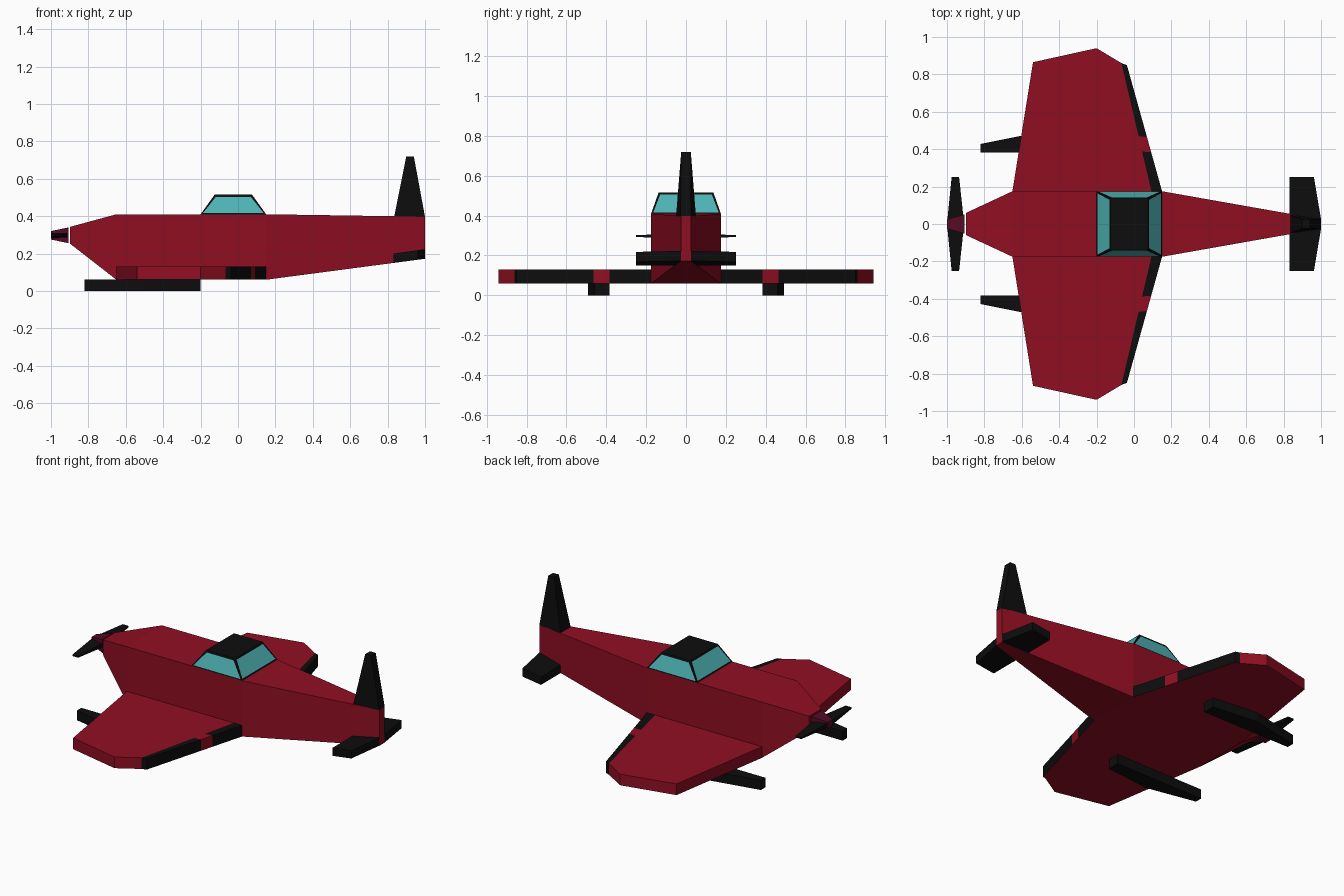
import bpy, bmesh

cube = bpy.data.objects.get("Cube")
if cube:
    bpy.data.objects.remove(cube, do_unlink=True)


def material(name, r, g, b):
    m = bpy.data.materials.new(name)
    m.use_nodes = True
    m.diffuse_color = (r, g, b, 1)
    m.node_tree.nodes["Principled BSDF"].inputs["Base Color"].default_value = (r, g, b, 1)
    return m


RED = material("crimson", 0.28, 0.0045, 0.016)
BLACK = material("black", 0.004, 0.004, 0.004)
GLASS = material("teal glass", 0.076, 0.45, 0.46)
PLUM = material("plum", 0.09, 0.003, 0.018)


def finish(name, bm, mats, mirror=False):
    bmesh.ops.recalc_face_normals(bm, faces=bm.faces)
    mesh = bpy.data.meshes.new(name)
    bm.to_mesh(mesh)
    bm.free()
    for m in mats:
        mesh.materials.append(m)
    ob = bpy.data.objects.new(name, mesh)
    bpy.context.collection.objects.link(ob)
    if mirror:
        mod = ob.modifiers.new("Mirror", "MIRROR")
        mod.use_axis = (False, True, False)
        mod.use_mirror_merge = False
    return ob


def loft(rings):
    """Closed solid through rings of equal length."""
    bm = bmesh.new()
    rows = [[bm.verts.new(p) for p in ring] for ring in rings]
    n = len(rows[0])
    for a, b in zip(rows, rows[1:]):
        for i in range(n):
            j = (i + 1) % n
            bm.faces.new((a[i], a[j], b[j], b[i]))
    bm.faces.new(rows[0])
    bm.faces.new(rows[-1])
    return bm


def section(x, w, z0, z1):
    return [(x, -w, z0), (x, w, z0), (x, w, z1), (x, -w, z1)]


def plan(x0, x1, y0, y1, z):
    return [(x0, y0, z), (x1, y0, z), (x1, y1, z), (x0, y1, z)]


# Fuselage and nose cone
finish("fuselage", loft([section(-0.897, 0.06, 0.252, 0.343),
                         section(-0.65, 0.175, 0.06, 0.41),
                         section(0.15, 0.175, 0.06, 0.41),
                         section(1.0, 0.025, 0.172, 0.397)]), [RED])
finish("spinner", loft([section(-1.0, 0.025, 0.275, 0.32),
                        section(-0.905, 0.052, 0.255, 0.34)]), [PLUM])

# Propeller blades, tapering to the tips
blade = [[(-1.0, 0, 0.283), (-0.908, 0, 0.283), (-0.908, 0, 0.312), (-1.0, 0, 0.312)],
         [(-0.975, 0.25, 0.293), (-0.935, 0.25, 0.293),
          (-0.935, 0.25, 0.302), (-0.975, 0.25, 0.302)]]
finish("propeller_blade", loft(blade), [BLACK], mirror=True)

# Wings with black flaps along the trailing edge
HINGE = ((-0.067, 0.86), (0.093, 0.175))
REAR = ((-0.038, 0.85), (0.15, 0.175))
CUTS = (0, 0.57, 0.69, 1)


def along(edge, t):
    (x0, y0), (x1, y1) = edge
    return x0 + (x1 - x0) * t, y0 + (y1 - y0) * t


bm = bmesh.new()


def point(p):
    return bm.verts.new((p[0], p[1], 0.06))


hinge = [point(along(HINGE, t)) for t in CUTS]
rear = [point(along(REAR, t)) for t in CUTS]
lead = [point(p) for p in ((-0.65, 0.175), (-0.54, 0.865), (-0.2, 0.94))]
bm.faces.new(lead + hinge)
for i in range(len(CUTS) - 1):
    bm.faces.new((hinge[i], rear[i], rear[i + 1], hinge[i + 1]))
top = bmesh.ops.extrude_face_region(bm, geom=bm.faces[:])["geom"]
bmesh.ops.translate(bm, vec=(0, 0, 0.07),
                    verts=[v for v in top if isinstance(v, bmesh.types.BMVert)])
bmesh.ops.recalc_face_normals(bm, faces=bm.faces)
for f in bm.faces:
    c = f.calc_center_median()
    t = (HINGE[0][1] - c.y) / (HINGE[0][1] - HINGE[1][1])
    behind = c.x - along(HINGE, t)[0] > 0.005
    flap = behind and not CUTS[1] < t < CUTS[2]
    f.material_index = int(flap and f.normal.z > -0.5)
finish("wing", bm, [RED, BLACK], mirror=True)

# Guns under the wings
gun = [[(x, 0.383, 0), (x, y, 0), (x, y, 0.06), (x, 0.383, 0.06)]
       for x, y in ((-0.82, 0.428), (-0.5, 0.492), (-0.2, 0.46))]
finish("gun", loft(gun), [BLACK], mirror=True)

# Canopy with inset window panes
bm = loft([plan(-0.2, 0.15, -0.175, 0.175, 0.41),
           plan(-0.125, 0.075, -0.138, 0.138, 0.515)])
bmesh.ops.recalc_face_normals(bm, faces=bm.faces)
panes = [f for f in bm.faces if abs(f.normal.z) < 0.9]
bmesh.ops.inset_individual(bm, faces=panes, thickness=0.014)
for f in panes:
    f.material_index = 1
finish("canopy", bm, [BLACK, GLASS])

# Tail fin
finish("tail_fin", loft([
    [(0.835, -0.05, 0.395), (1.0, -0.027, 0.395), (1.0, 0.027, 0.395), (0.835, 0.05, 0.395)],
    plan(0.9, 0.94, -0.024, 0.024, 0.72)]), [BLACK])

# Tailplanes, tilted with the belly line
tail = [[(0.832, y, 0.15), (x, y, zr), (x, y, zr + 0.05), (0.832, y, 0.2)]
        for y, x, zr in ((0.025, 1.0, 0.173), (0.25, 0.962, 0.168))]
finish("tailplane", loft(tail), [BLACK], mirror=True)
